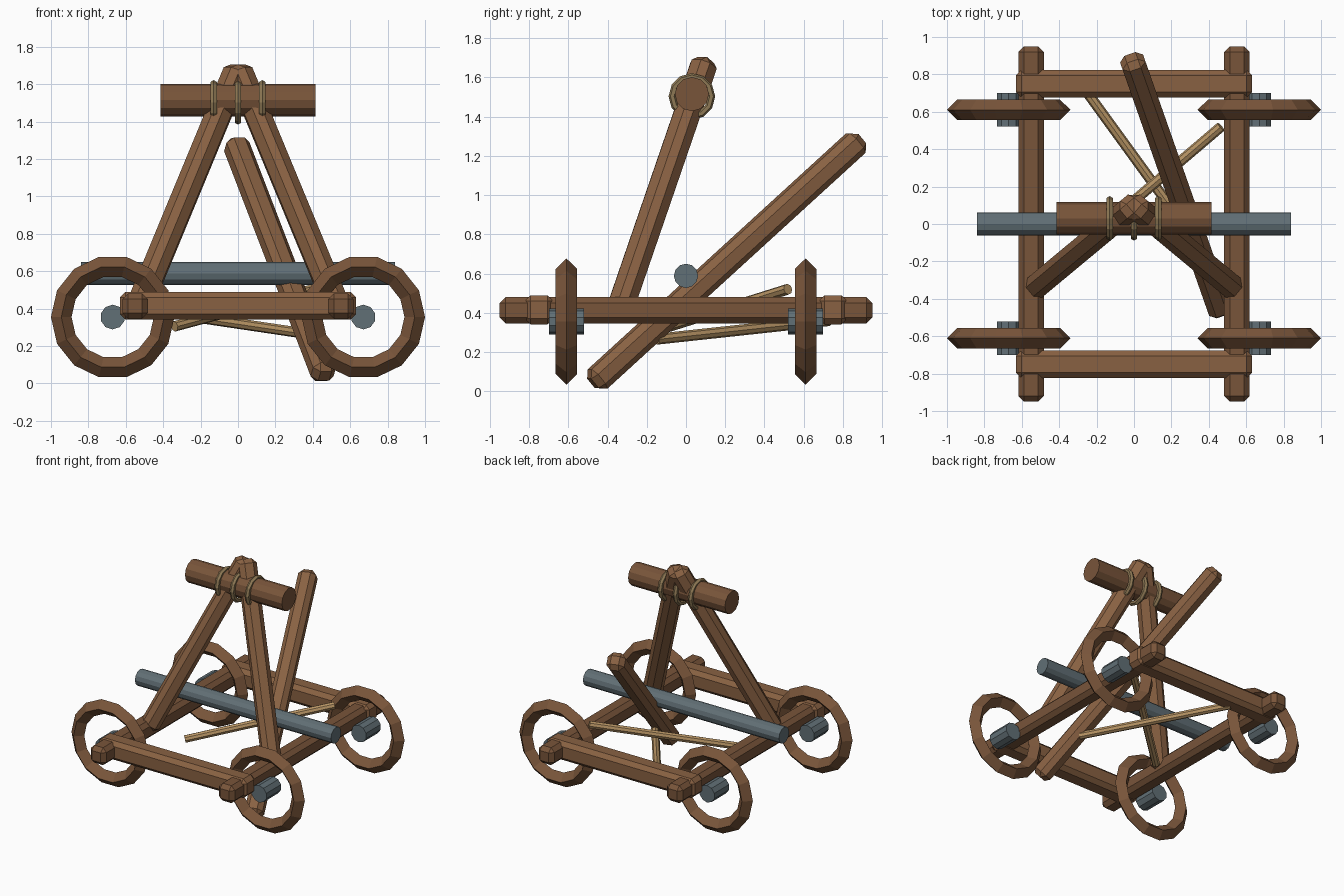
import bpy, bmesh
from math import pi
from mathutils import Vector, Matrix

if "Cube" in bpy.data.objects:
    bpy.data.objects.remove(bpy.data.objects["Cube"])


def mat(name, c):
    m = bpy.data.materials.new(name)
    m.diffuse_color = (*c, 1)
    m.use_nodes = True
    m.node_tree.nodes["Principled BSDF"].inputs["Base Color"].default_value = m.diffuse_color
    return m


WOOD = mat("wood", (0.25, 0.12, 0.055))
DARK = mat("dark_wood", (0.19, 0.09, 0.042))
IRON = mat("iron", (0.12, 0.16, 0.18))
ROPE = mat("rope", (0.27, 0.19, 0.09))
TAN = mat("pale_wood", (0.48, 0.30, 0.13))


def finish(bm, name, m, matrix):
    bmesh.ops.recalc_face_normals(bm, faces=bm.faces)
    me = bpy.data.meshes.new(name)
    bm.to_mesh(me)
    bm.free()
    me.materials.append(m)
    ob = bpy.data.objects.new(name, me)
    ob.matrix_world = matrix
    bpy.context.collection.objects.link(ob)
    return ob


def along(a, b):
    a, b = Vector(a), Vector(b)
    d = b - a
    return Matrix.Translation((a + b) / 2) @ d.to_track_quat('Z', 'Y').to_matrix().to_4x4(), d.length


def beam(name, a, b, w, m, bevel=0.03):
    """Square timber with chamfered edges between two points."""
    mx, length = along(a, b)
    bm = bmesh.new()
    bmesh.ops.create_cube(bm, size=1, matrix=Matrix.Diagonal((w, w, length, 1)))
    bmesh.ops.bevel(bm, geom=bm.edges[:], offset=bevel, segments=1, affect='EDGES', profile=0.5)
    return finish(bm, name, m, mx)


def rod(name, a, b, r, n, m):
    """Faceted round bar between two points."""
    mx, length = along(a, b)
    bm = bmesh.new()
    bmesh.ops.create_cone(bm, cap_ends=True, segments=n, radius1=r, radius2=r, depth=length)
    return finish(bm, name, m, mx)


def ring(name, c, R, r, n, k, m, axis):
    """Faceted torus whose axis is 'X' or 'Y'."""
    bm = bmesh.new()
    prof = [bm.verts.new((R, 0, 0)) for _ in range(k)]
    for i, v in enumerate(prof):
        v.co = Matrix.Rotation(2 * pi * i / k, 3, 'Y') @ Vector((r, 0, 0)) + Vector((R, 0, 0))
    edges = [bm.edges.new((prof[i], prof[(i + 1) % k])) for i in range(k)]
    bmesh.ops.spin(bm, geom=prof + edges, cent=(0, 0, 0), axis=(0, 0, 1), angle=2 * pi,
                   steps=n, use_merge=True)
    bmesh.ops.remove_doubles(bm, verts=bm.verts[:], dist=1e-4)
    rot = Matrix.Rotation(pi / 2, 4, 'Y' if axis == 'X' else 'X')
    return finish(bm, name, m, Matrix.Translation(c) @ rot)


# base frame
for s, side in ((-1, "left"), (1, "right")):
    beam(f"{side}_rail", (0.55 * s, -0.95, 0.413), (0.55 * s, 0.95, 0.413), 0.135, DARK)
for s, end in ((-1, "front"), (1, "back")):
    beam(f"{end}_crossbeam", (-0.632, 0.75 * s, 0.415), (0.632, 0.75 * s, 0.415), 0.148, WOOD)

# wheels and hubs
for sx, side in ((-1, "left"), (1, "right")):
    for sy, end in ((-1, "front"), (1, "back")):
        x, y, z = 0.67 * sx, 0.61 * sy, 0.355
        ring(f"{end}_{side}_wheel", (x, y, z), 0.275, 0.055, 14, 4, DARK, 'Y')
        rod(f"{end}_{side}_hub", (x, y - 0.09, z), (x, y + 0.09, z), 0.066, 10, IRON)

# leaning A-frame
for s, side in ((-1, "left"), (1, "right")):
    beam(f"{side}_leg", (0.53 * s, -0.34, 0.41), (0, 0.10, 1.69), 0.13, WOOD, 0.034)

# head roller with rope lashings
rod("head_roller", (-0.415, 0.03, 1.515), (0.415, 0.03, 1.515), 0.087, 12, DARK)
for i, x in enumerate((-0.13, 0, 0.13)):
    ring(f"lashing_{i}", (x, 0.03, 1.503), 0.1, 0.019, 12, 6, ROPE, 'X')

# iron pivot bar and throwing arm
rod("pivot_bar", (-0.84, 0, 0.588), (0.84, 0, 0.588), 0.062, 12, IRON)
beam("throwing_arm", (0.465, -0.475, 0.04), (-0.015, 0.89, 1.287), 0.13, WOOD, 0.034)

# thin braces under the frame
rod("brace_a", (-0.34, -0.165, 0.305), (0.465, 0.52, 0.52), 0.028, 8, TAN)
rod("brace_b", (0.37, -0.15, 0.265), (-0.27, 0.73, 0.36), 0.028, 8, TAN)
